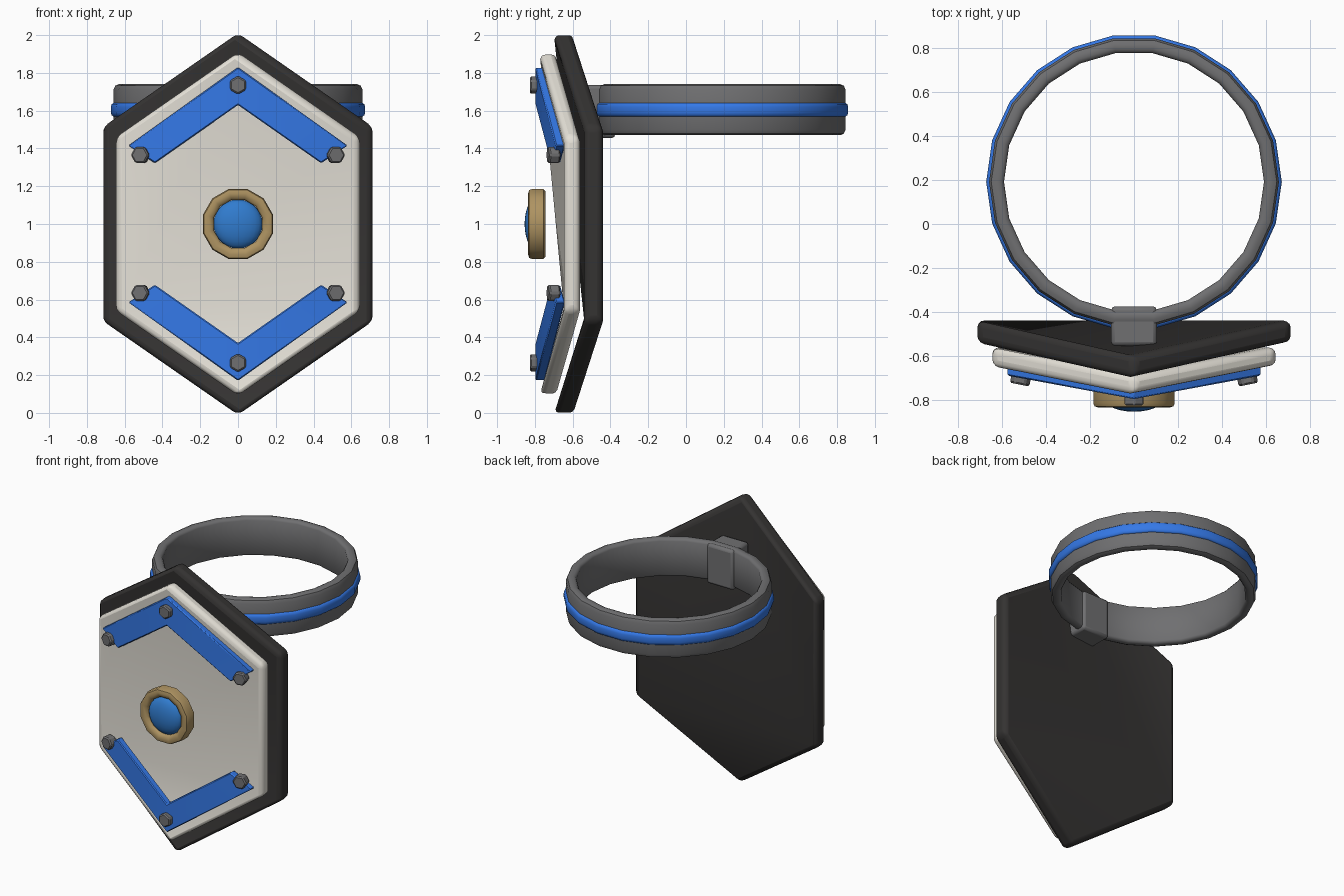
import bpy, bmesh, math
from mathutils import Matrix, Vector

if "Cube" in bpy.data.objects:
    bpy.data.objects.remove(bpy.data.objects["Cube"])


def material(name, rgb):
    m = bpy.data.materials.new(name)
    m.diffuse_color = (*rgb, 1)
    m.use_nodes = True
    m.node_tree.nodes["Principled BSDF"].inputs["Base Color"].default_value = m.diffuse_color
    return m


DARK = material("charcoal", (0.035, 0.033, 0.032))
CREAM = material("cream", (0.78, 0.75, 0.68))
BLUE = material("blue", (0.035, 0.19, 0.8))
GEM = material("gem_blue", (0.03, 0.2, 0.62))
GOLD = material("gold", (0.42, 0.29, 0.12))
STEEL = material("steel", (0.16, 0.16, 0.165))


def finish(name, bm, mat, bevel=0, segments=2, smooth=30):
    bmesh.ops.recalc_face_normals(bm, faces=bm.faces)
    me = bpy.data.meshes.new(name)
    bm.to_mesh(me)
    bm.free()
    ob = bpy.data.objects.new(name, me)
    bpy.context.collection.objects.link(ob)
    me.materials.append(mat)
    bpy.ops.object.select_all(action='DESELECT')
    bpy.context.view_layer.objects.active = ob
    ob.select_set(True)
    if bevel:
        b = ob.modifiers.new("bevel", 'BEVEL')
        b.width, b.segments = bevel, segments
        b.limit_method, b.angle_limit = 'ANGLE', math.radians(42)
    if smooth:
        bpy.ops.object.shade_smooth_by_angle(angle=math.radians(smooth))
    return ob


def slab(name, outline, faces, depth, mat, bevel, segments):
    """Solid from a front outline (x, y, z), pushed back along +y."""
    bm = bmesh.new()
    f = [bm.verts.new(p) for p in outline]
    b = [bm.verts.new((x, y + depth, z)) for x, y, z in outline]
    for face in faces:
        bm.faces.new([f[i] for i in face])
        bm.faces.new([b[i] for i in reversed(face)])
    n = len(f)
    for i in range(n):
        j = (i + 1) % n
        bm.faces.new((f[i], b[i], b[j], f[j]))
    return finish(name, bm, mat, bevel, segments)


def lathe(name, profile, sides, matrix, mat, smooth=30):
    """Closed (radius, height) profile turned around z, then placed."""
    bm = bmesh.new()
    rings = []
    for k in range(sides):
        a = 2 * math.pi * k / sides
        rings.append([bm.verts.new((r * math.cos(a), r * math.sin(a), h)) for r, h in profile])
    n = len(profile)
    for k in range(sides):
        p, q = rings[k], rings[(k + 1) % sides]
        for i in range(n):
            j = (i + 1) % n
            bm.faces.new((p[i], q[i], q[j], p[j]))
    bm.transform(matrix)
    return finish(name, bm, mat, 0, 0, smooth)


# Bent hexagonal plates: dark backing and cream face, facets fanned from one lower corner
HEX_FACES = [(4, 5, 0), (4, 0, 1), (4, 1, 2), (4, 2, 3)]


def hex_plate(name, w, top, corner, y_mid, y_side, depth, mat, bevel):
    pts = [(0, y_mid, top), (w, y_side, corner), (w, y_side, 2 - corner),
           (0, y_mid, 2 - top), (-w, y_side, 2 - corner), (-w, y_side, corner)]
    slab(name, pts, HEX_FACES, depth, mat, bevel, 3)


hex_plate("backing_plate", 0.713, 2.01, 1.515, -0.70, -0.54, 0.1, DARK, 0.03)
hex_plate("face_plate", 0.645, 1.908, 1.46, -0.775, -0.647, 0.085, CREAM, 0.03)

# Blue chevrons, upper and lower, with their hexagonal bolts
for label, s in (("upper", 1), ("lower", -1)):
    prof = [(0, 0.83), (0.58, 0.415), (0.44, 0.322), (0, 0.63), (-0.44, 0.322), (-0.58, 0.415)]
    pts = [(x, -0.797 + 0.185 * abs(x), 1 + s * z) for x, z in prof]
    slab(label + "_chevron", pts, [(0, 1, 2, 3), (0, 3, 4, 5)], 0.05, BLUE, 0.006, 1)
    for side, x, z in (("left", -0.515, 0.365), ("middle", 0, 0.735), ("right", 0.515, 0.365)):
        bm = bmesh.new()
        bmesh.ops.create_cone(bm, cap_ends=True, segments=6, radius1=0.049, radius2=0.049, depth=0.06)
        normal = Vector((0.2 * (x > 0) - 0.2 * (x < 0), -1, 0))
        spin = Matrix.Rotation(math.radians(30 if x else 0), 4, 'Z')
        pos = Vector((x, -0.797 + 0.185 * abs(x), 1 + s * z))
        bm.transform(Matrix.Translation(pos) @ normal.to_track_quat('Z', 'Y').to_matrix().to_4x4() @ spin)
        finish(f"{label}_{side}_bolt", bm, STEEL, 0.008, 1, 0)

# Gold twelve-sided bezel and domed gem
face_front = Matrix.Translation((0, 0, 1)) @ Matrix.Rotation(math.pi / 2, 4, 'X') \
    @ Matrix.Rotation(math.pi / 12, 4, 'Z')
lathe("bezel", [(0.132, 0.755), (0.142, 0.745), (0.18, 0.745), (0.192, 0.755), (0.192, 0.815),
                (0.186, 0.83), (0.166, 0.836), (0.14, 0.827), (0.132, 0.815)], 12, face_front, GOLD, 40)
bm = bmesh.new()
bmesh.ops.create_uvsphere(bm, u_segments=24, v_segments=12, radius=0.13)
bm.transform(Matrix.Translation((0, -0.8, 1)) @ Matrix.Diagonal((1, 0.42, 1, 1)))
finish("gem", bm, GEM)

# Arm ring with blue band
at_ring = Matrix.Translation((0, 0.192, 1.605))
lathe("arm_ring", [(0.592, -0.118), (0.6, -0.13), (0.613, -0.135), (0.632, -0.135), (0.65, -0.127),
                   (0.66, -0.105), (0.66, 0.105), (0.65, 0.127), (0.632, 0.135), (0.613, 0.135),
                   (0.6, 0.13), (0.592, 0.118)], 22, at_ring, STEEL, 40)
lathe("ring_band", [(0.63, -0.036), (0.66, -0.036), (0.669, -0.029), (0.673, -0.015), (0.673, 0.015),
                    (0.669, 0.029), (0.66, 0.036), (0.63, 0.036)], 22, at_ring, BLUE, 40)

# Mounting block between ring and plate
bm = bmesh.new()
bmesh.ops.create_cube(bm, size=1)
bm.transform(Matrix.Translation((0, -0.465, 1.595)) @ Matrix.Diagonal((0.208, 0.18, 0.28, 1)))
finish("mount_block", bm, STEEL, 0.018, 2)
